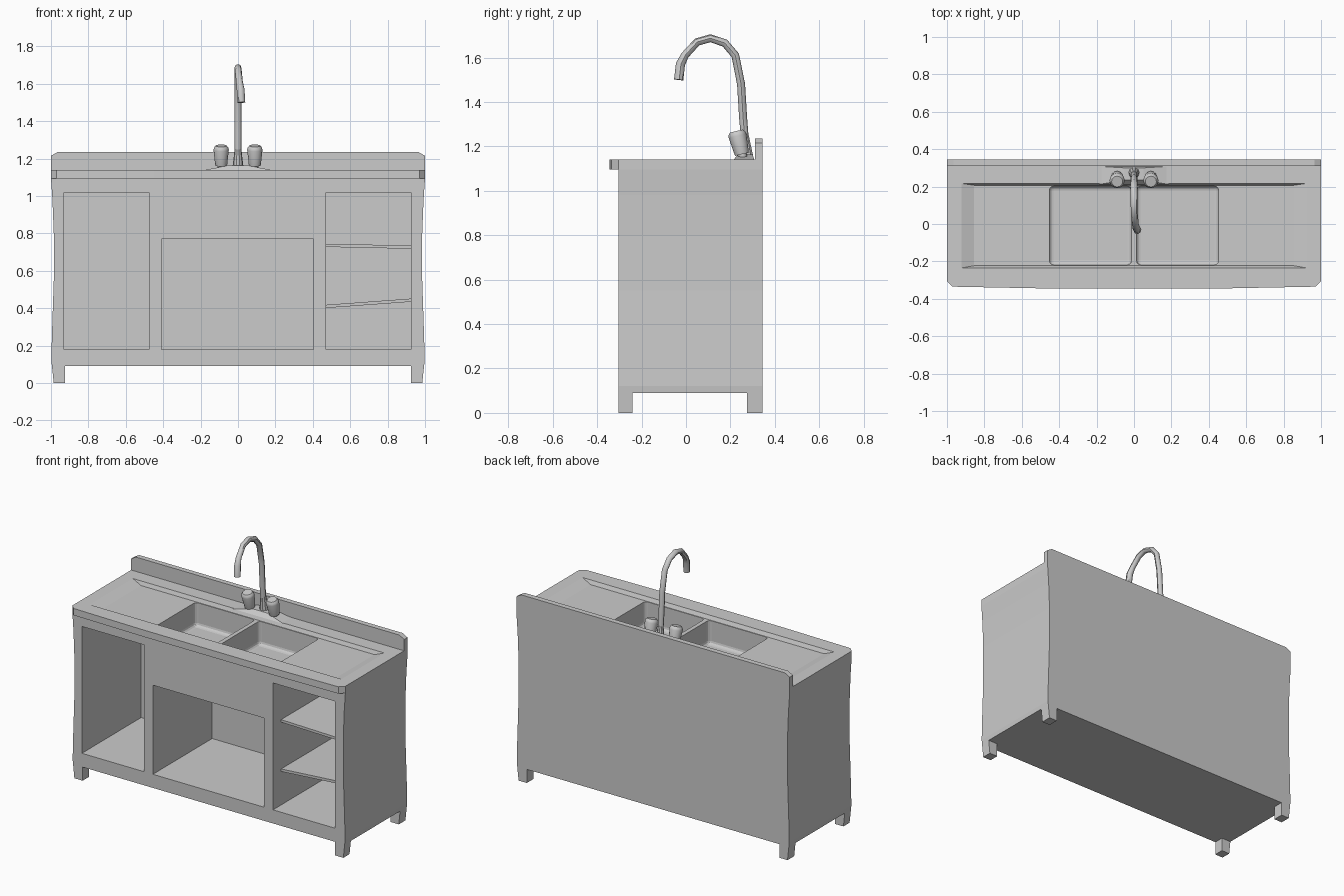
import bpy, bmesh, math
from mathutils import Matrix, Vector

if "Cube" in bpy.data.objects:
    bpy.data.objects.remove(bpy.data.objects["Cube"])


def make_object(name, bm):
    bmesh.ops.recalc_face_normals(bm, faces=bm.faces[:])
    me = bpy.data.meshes.new(name)
    bm.to_mesh(me)
    bm.free()
    ob = bpy.data.objects.new(name, me)
    bpy.context.collection.objects.link(ob)
    return ob


def loft(name, lower, upper):
    """Solid between two matching closed loops."""
    bm = bmesh.new()
    a = [bm.verts.new(p) for p in lower]
    b = [bm.verts.new(p) for p in upper]
    n = len(a)
    bm.faces.new(a)
    bm.faces.new(b[::-1])
    for i in range(n):
        j = (i + 1) % n
        bm.faces.new((a[i], a[j], b[j], b[i]))
    return make_object(name, bm)


def prism_y(name, xz, y0, y1):
    return loft(name, [(x, y0, z) for x, z in xz], [(x, y1, z) for x, z in xz])


def rect(x0, x1, y0, y1, z):
    return [(x0, y0, z), (x1, y0, z), (x1, y1, z), (x0, y1, z)]


def box(name, x0, x1, y0, y1, z0, z1, bevel=0):
    ob = loft(name, rect(x0, x1, y0, y1, z0), rect(x0, x1, y0, y1, z1))
    if bevel:
        bm = bmesh.new()
        bm.from_mesh(ob.data)
        bmesh.ops.bevel(bm, geom=bm.edges[:], offset=bevel, segments=3,
                        profile=0.5, affect='EDGES')
        bm.to_mesh(ob.data)
        bm.free()
    return ob


def cut(target, cutters):
    bpy.context.view_layer.objects.active = target
    for c in cutters:
        c.hide_render = True
        m = target.modifiers.new("cut", 'BOOLEAN')
        m.operation = 'DIFFERENCE'
        m.solver = 'EXACT'
        m.object = c
        bpy.ops.object.modifier_apply(modifier=m.name)


def mirrored(half):
    """Mirror a right-hand profile across x = 0 into a closed loop."""
    return half + [(-x, v) for x, v in half[::-1]]


def smooth(ob, angle=35):
    bpy.ops.object.select_all(action='DESELECT')
    ob.select_set(True)
    bpy.context.view_layer.objects.active = ob
    bpy.ops.object.shade_smooth_by_angle(angle=math.radians(angle))


# Cabinet with gently bowed sides, feet left by the underside cuts
side = [(0.985, 0), (0.998, 0.12), (0.995, 0.25), (0.985, 0.55),
        (0.985, 0.8), (0.992, 0.98), (1.0, 1.095)]
cabinet = prism_y("cabinet", mirrored(side), -0.305, 0.345)
cutters = [
    box("foot_cut_long", -0.925, 0.925, -1, 1, -0.2, 0.09),
    box("foot_cut_side", -1.5, 1.5, -0.24, 0.275, -0.2, 0.09),
    box("left_bay_cut", -0.93, -0.475, -0.5, 0.315, 0.18, 1.02),
    box("middle_bay_cut", -0.41, 0.405, -0.5, 0.315, 0.18, 0.77),
    box("right_bay_cut", 0.47, 0.925, -0.5, 0.315, 0.18, 1.02),
]

# Countertop with a front lip
outline = mirrored([(0.45, -0.345), (0.97, -0.335), (1.0, -0.305), (1.0, 0.345)])
counter = loft("countertop", [(x, y, 1.095) for x, y in outline],
               [(x, y, 1.14) for x, y in outline])

# Sloped draining recess and two basins
recess = loft("recess_cut", rect(-0.855, 0.855, -0.223, 0.207, 1.115),
              rect(-0.99, 0.99, -0.247, 0.227, 1.165))
basins = [box("basin_cut", x0, x1, -0.218, 0.202, 0.96, 1.3, 0.022)
          for x0, x1 in ((-0.452, -0.014), (0.014, 0.452))]
cut(cabinet, cutters + basins)
cut(counter, [recess] + basins)
for c in cutters + basins + [recess]:
    bpy.data.objects.remove(c)

# Backsplash with clipped corners
prism_y("backsplash", mirrored([(1.0, 1.14), (1.0, 1.215), (0.965, 1.235)]), 0.31, 0.345)

# Two slightly crooked shelves in the right bay
for name, zl, zr in (("upper_shelf", 0.745, 0.735), ("lower_shelf", 0.418, 0.452)):
    prism_y(name, [(0.465, zl - 0.017), (0.93, zr - 0.017), (0.93, zr), (0.465, zl)],
            -0.22, 0.32)

# Tap base plate, tapering upward
loft("tap_base", rect(-0.185, 0.185, 0.212, 0.308, 1.138),
     rect(-0.05, 0.05, 0.235, 0.3, 1.164))


def lathe(name, profile, origin, axis, sides=12):
    """Revolve (radius, height) points around an axis."""
    bm = bmesh.new()
    rings = [[bm.verts.new((r * math.cos(2 * math.pi * i / sides),
                            r * math.sin(2 * math.pi * i / sides), h))
              for i in range(sides)] for r, h in profile]
    for a, b in zip(rings, rings[1:]):
        for i in range(sides):
            j = (i + 1) % sides
            bm.faces.new((a[i], a[j], b[j], b[i]))
    bm.faces.new(rings[0])
    bm.faces.new(rings[-1])
    rot = Vector((0, 0, 1)).rotation_difference(Vector(axis)).to_matrix().to_4x4()
    bm.transform(Matrix.Translation(origin) @ rot)
    ob = make_object(name, bm)
    smooth(ob)
    return ob


# Tilted tap knobs
for name, x in (("left_knob", -0.09), ("right_knob", 0.09)):
    lathe(name, [(0.02, -0.025), (0.02, 0.005), (0.032, 0.005), (0.041, 0.09),
                 (0.038, 0.102), (0.03, 0.112)], (x, 0.253, 1.16), (0, -0.24, 1))

# Collar under the spout
lathe("spout_collar", [(0.03, 0), (0.025, 0.04), (0.017, 0.11)],
      (0, 0.275, 1.15), (0, -0.1, 1), 10)

# Swan neck spout, drifting slightly to the right, ending in a nozzle
path = [(0, 0.272, 1.15, 0.017), (0, 0.257, 1.33, 0.018), (0, 0.248, 1.48, 0.018),
        (0, 0.222, 1.61, 0.018), (0, 0.175, 1.665, 0.018), (0, 0.11, 1.687, 0.018),
        (0.002, 0.05, 1.67, 0.018), (0.008, -0.005, 1.61, 0.018),
        (0.014, -0.025, 1.57, 0.021), (0.018, -0.033, 1.5, 0.021)]
cu = bpy.data.curves.new("spout", 'CURVE')
cu.dimensions = '3D'
cu.bevel_depth = 1.0
cu.bevel_resolution = 2
cu.use_fill_caps = True
sp = cu.splines.new('POLY')
sp.points.add(len(path) - 1)
for p, (x, y, z, r) in zip(sp.points, path):
    p.co = (x, y, z, 1)
    p.radius = r
spout = bpy.data.objects.new("spout", cu)
bpy.context.collection.objects.link(spout)
bpy.ops.object.select_all(action='DESELECT')
spout.select_set(True)
bpy.context.view_layer.objects.active = spout
bpy.ops.object.convert(target='MESH')
smooth(bpy.context.view_layer.objects.active, 45)
